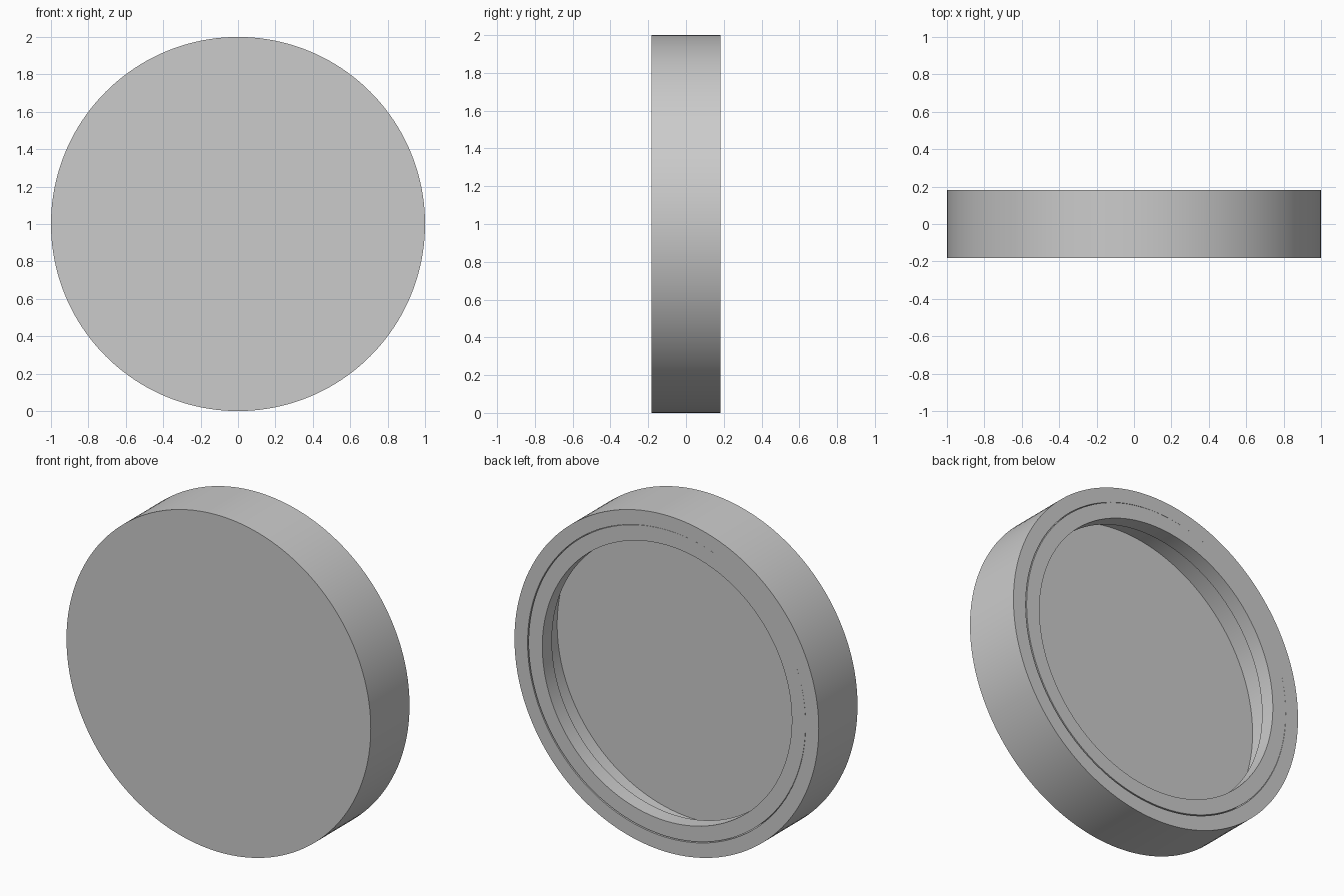
import bpy, bmesh, math

cube = bpy.data.objects.get("Cube")
if cube:
    bpy.data.objects.remove(cube, do_unlink=True)

grey = bpy.data.materials.new("plain_grey")
grey.use_nodes = True
colour = (0.6, 0.6, 0.6, 1)
grey.diffuse_color = colour
grey.node_tree.nodes["Principled BSDF"].inputs["Base Color"].default_value = colour

RADIUS, HALF = 1.0, 0.182      # disc radius and half thickness
WALL = 0.086                   # cap wall, same at the rim and the front
CAVITY, FLOOR = RADIUS - WALL, WALL - HALF
RING_OUTER, RING_BORE = 0.91, 0.82
RING_INNER_FACE = HALF - 0.09


def lathe(name, profile, centre, closed=False, segments=160):
    """Turn a (radius, y) profile about the horizontal y axis."""
    bm = bmesh.new()
    verts = [bm.verts.new((r, y, 0)) for r, y in profile]
    pairs = list(zip(verts, verts[1:]))
    if closed:
        pairs.append((verts[-1], verts[0]))
    edges = [bm.edges.new(p) for p in pairs]
    bmesh.ops.spin(bm, geom=verts + edges, cent=(0, 0, 0), axis=(0, 1, 0),
                   angle=math.tau, steps=segments)
    bmesh.ops.remove_doubles(bm, verts=bm.verts, dist=0.0001)
    bmesh.ops.recalc_face_normals(bm, faces=bm.faces)
    bmesh.ops.translate(bm, verts=bm.verts, vec=centre)
    mesh = bpy.data.meshes.new(name)
    bm.to_mesh(mesh)
    bm.free()
    mesh.materials.append(grey)
    obj = bpy.data.objects.new(name, mesh)
    bpy.context.collection.objects.link(obj)
    bpy.ops.object.select_all(action="DESELECT")
    obj.select_set(True)
    bpy.context.view_layer.objects.active = obj
    bpy.ops.object.shade_smooth_by_angle(angle=math.radians(30))


# Cap: plain front and a straight-sided hollow open at the back
lathe("cap_body", [
    (0, -HALF), (RADIUS, -HALF), (RADIUS, HALF),
    (CAVITY, HALF), (CAVITY, FLOOR), (0, FLOOR)], (0, 0, RADIUS))

# Loose retaining ring, flush with the back and resting to one side
lathe("retaining_ring", [
    (RING_OUTER, RING_INNER_FACE), (RING_OUTER, HALF),
    (RING_BORE, HALF), (RING_BORE, RING_INNER_FACE)],
    (-0.003, 0, RADIUS + 0.003), closed=True)
